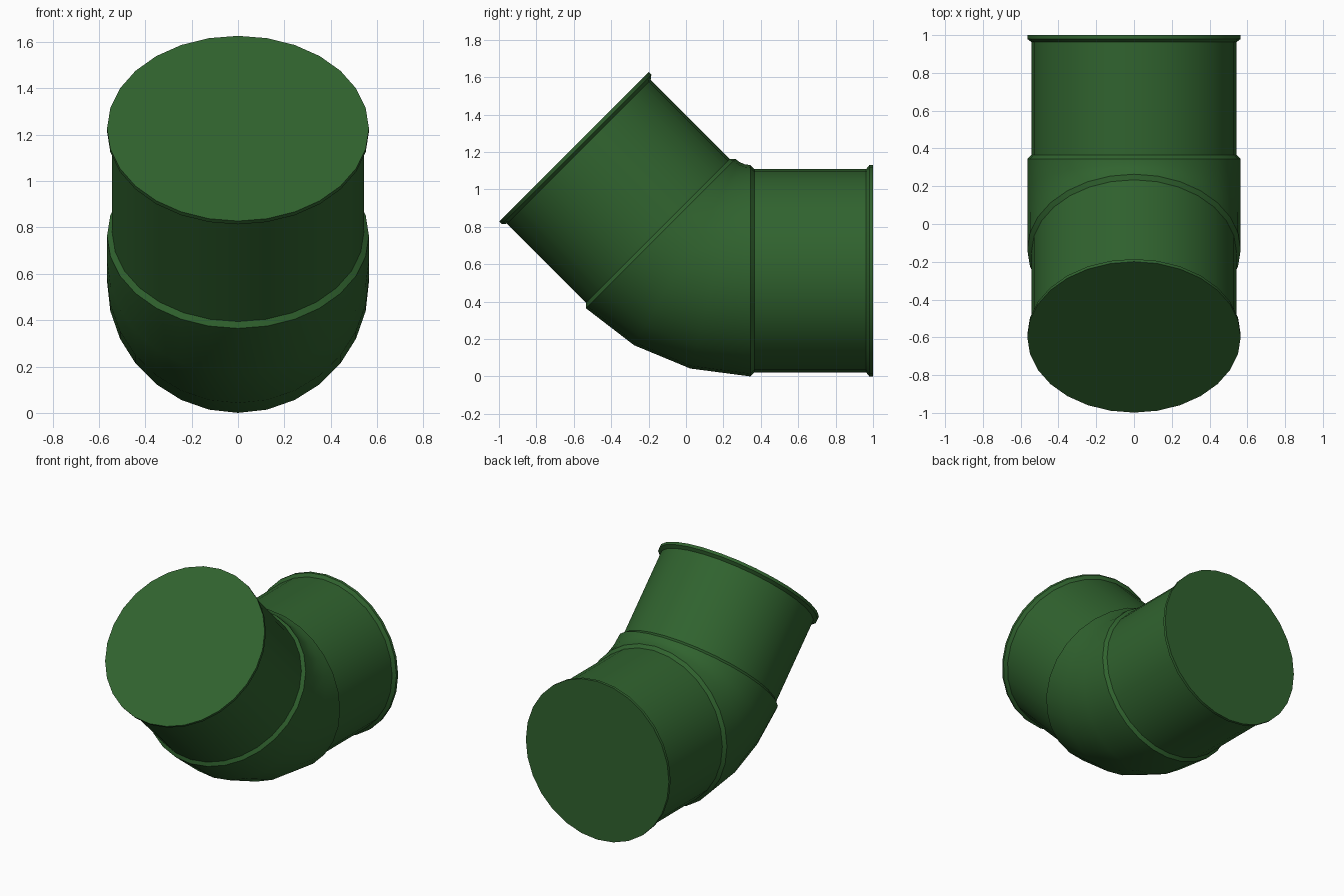
import bpy, bmesh
from math import sin, cos, pi, radians
from mathutils import Vector

if "Cube" in bpy.data.objects:
    bpy.data.objects.remove(bpy.data.objects["Cube"])

SIDES = 28
R_PIPE, R_RIM = 0.543, 0.565      # sleeve and collar radii
BEND_R, BEND_Y = 0.68, 0.345      # bend centreline radius, bend start
SLEEVE = 1.0 - BEND_Y             # sleeve length beyond the bend
BEND = radians(45)

green = bpy.data.materials.new("green_pipe")
green.diffuse_color = (0.03, 0.125, 0.028, 1)
green.use_nodes = True
green.node_tree.nodes["Principled BSDF"].inputs["Base Color"].default_value = green.diffuse_color


def station(angle, s, radius):
    """Ring at a bend angle, pushed s along the outgoing axis."""
    axis = Vector((0, -sin(angle), cos(angle)))   # radial "up" is turned below
    up = Vector((0, sin(angle), cos(angle)))
    axis = Vector((0, -cos(angle), sin(angle)))
    centre = Vector((0, BEND_Y, R_RIM + BEND_R)) - up * BEND_R + axis * s
    return [centre + Vector((radius * sin(a), 0, 0)) + up * radius * cos(a)
            for a in (2 * pi * i / SIDES for i in range(SIDES))]


def loft(name, rings, cap_first=False, cap_last=False):
    bm = bmesh.new()
    loops = [[bm.verts.new(p) for p in ring] for ring in rings]
    for a, b in zip(loops, loops[1:]):
        for i in range(SIDES):
            j = (i + 1) % SIDES
            bm.faces.new((a[i], b[i], b[j], a[j]))
    if cap_first:
        bm.faces.new(loops[0])
    if cap_last:
        bm.faces.new(loops[-1][::-1])
    mesh = bpy.data.meshes.new(name)
    bm.to_mesh(mesh)
    bm.free()
    # make open tubes face outward
    centre = sum((v.co for v in mesh.vertices), Vector()) / len(mesh.vertices)
    if sum(p.normal.dot(p.center - centre) * p.area for p in mesh.polygons) < 0:
        mesh.flip_normals()
    mesh.materials.append(green)
    obj = bpy.data.objects.new(name, mesh)
    bpy.context.collection.objects.link(obj)
    bpy.context.view_layer.objects.active = obj
    bpy.ops.object.select_all(action='DESELECT')
    obj.select_set(True)
    bpy.ops.object.shade_smooth_by_angle(angle=radians(28))


# elbow with a chamfered collar edge at each end
LIP = 0.02
elbow = [station(0, -LIP, R_PIPE)]
elbow += [station(BEND * i / 3, 0, R_RIM) for i in range(4)]
elbow += [station(BEND, LIP, R_PIPE)]
loft("elbow_bend", elbow)

# straight sleeves with flared, closed end rims
profile = [(LIP, R_PIPE), (SLEEVE - 0.037, R_PIPE),
           (SLEEVE - 0.02, R_RIM), (SLEEVE, R_RIM)]
loft("rear_sleeve", [station(0, -s, r) for s, r in reversed(profile)], cap_first=True)
loft("front_sleeve", [station(BEND, s, r) for s, r in profile], cap_last=True)
